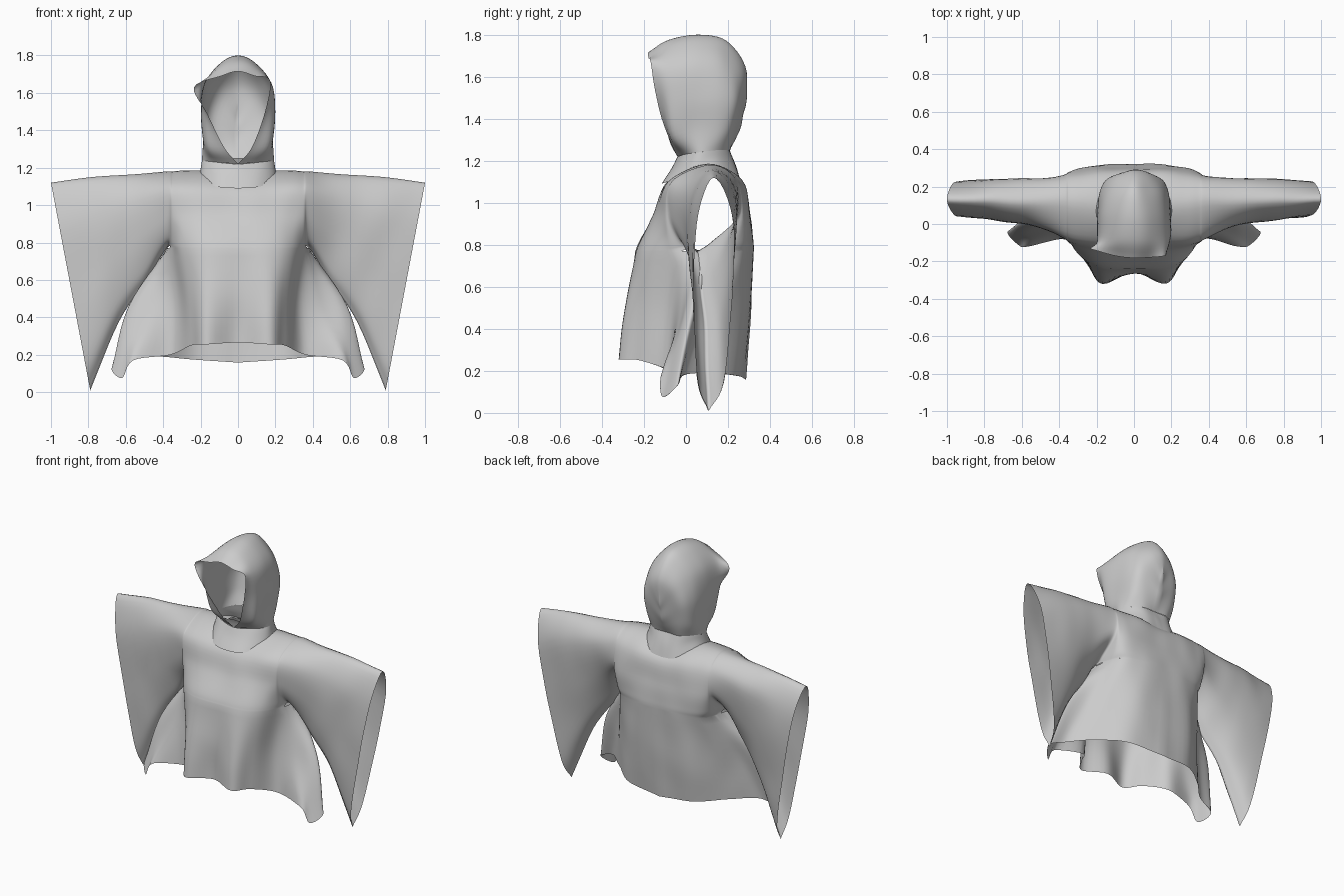
import bpy, bmesh
from mathutils import Vector, noise


def spline(pts, n):
    """Catmull-Rom curve through the points, n steps per span."""
    pts = [Vector(p) for p in pts]
    ext = [2 * pts[0] - pts[1]] + pts + [2 * pts[-1] - pts[-2]]
    out = []
    for a, b, c, d in zip(ext, ext[1:], ext[2:], ext[3:]):
        for k in range(n):
            t = k / n
            out.append(0.5 * (2 * b + (c - a) * t + (2 * a - 5 * b + 4 * c - d) * t * t
                              + (3 * b - a - 3 * c + d) * t ** 3))
    return out + [pts[-1]]


def mirror(p):
    return (-p[0], p[1], p[2])


def both_sides(ring):
    """Complete a half ring that runs from front centre to back centre."""
    return [mirror(p) for p in ring[:0:-1]] + ring


def add_sheet(bm, rows, n=6, hole=None):
    """Smooth sheet through a coarse grid of control points."""
    rows = [spline(r, n) for r in rows]
    cols = [spline(c, n) for c in zip(*rows)]
    grid = [[bm.verts.new(p) for p in c] for c in cols]
    for a, b in zip(grid, grid[1:]):
        for i in range(len(a) - 1):
            f = bm.faces.new((a[i], a[i + 1], b[i + 1], b[i]))
            if hole and hole(f.calc_center_median()):
                bm.faces.remove(f)


def finish(bm, name, wrinkle=0.007, seam_z=None):
    """Weld, wrinkle slightly and turn into a smooth object."""
    bmesh.ops.remove_doubles(bm, verts=bm.verts, dist=0.0005)
    if seam_z:
        seam = [v for v in bm.verts if v.is_boundary and abs(v.co.z - seam_z) < 0.03]
        bmesh.ops.remove_doubles(bm, verts=seam, dist=0.014)
    bmesh.ops.delete(bm, geom=[v for v in bm.verts if not v.link_faces], context='VERTS')
    for v in bm.verts:
        v.co.y += wrinkle * noise.noise(Vector((v.co.x * 7, v.co.y * 7, v.co.z * 4)))
    bmesh.ops.recalc_face_normals(bm, faces=bm.faces)
    me = bpy.data.meshes.new(name)
    bm.to_mesh(me)
    bm.free()
    for p in me.polygons:
        p.use_smooth = True
    bpy.context.collection.objects.link(bpy.data.objects.new(name, me))


# Chest and wide sleeves: stations from the centre to the cuff
# (top x, top z, bottom x, bottom z, depths over the shoulder front to back)
heights = (0, .12, .42, .8, 1, .82, .42, .12, 0)
stations = [
    (0, 1.17, 0, .77, (-.24, -.22, -.155, -.09, .07, .262, .305, .318, .32)),
    (.17, 1.185, .17, .77, (-.235, -.215, -.15, -.085, .10, .262, .305, .316, .315)),
    (.29, 1.185, .29, .77, (-.17, -.16, -.125, -.08, .11, .25, .295, .292, .28)),
    (.35, 1.18, .35, .77, (-.07, -.085, -.10, -.07, .115, .245, .275, .24, .2)),
    (.38, 1.18, .38, .77, (.06, -.02, -.07, -.06, .12, .24, .25, .13, .06)),
    (.55, 1.165, .48, .61, (.07, .03, -.005, .0, .12, .24, .215, .13, .07)),
    (.78, 1.15, .635, .38, (.09, .045, .02, .03, .125, .235, .22, .16, .09)),
    (1.0, 1.12, .79, .01, (.105, .055, .04, .05, .13, .222, .215, .18, .105)),
]
half = [[(xb + (xt - xb) * h, y, zb + (zt - zb) * h) for h, y in zip(heights, ys)]
        for xt, zt, xb, zb, ys in stations]
robe = bmesh.new()
add_sheet(robe, [[mirror(p) for p in r] for r in half[:0:-1]] + half,
          hole=lambda c: c.z > 1.08 and (c.x / .16) ** 2 + ((c.y - .09) / .12) ** 2 < 1)

# Lower body: half rings from front centre to back centre, flaring into side tails
waist = [(0, -.24), (.17, -.235), (.29, -.17), (.35, -.07), (.37, -.01), (.38, .06),
         (.37, .12), (.35, .2), (.29, .28), (.17, .315), (0, .32)]
body = [
    [(x, y, .77) for x, y in waist],
    [(0, -.265, .52), (.17, -.285, .52), (.26, -.2, .5), (.33, -.07, .48), (.45, -.03, .46), (.555, -.01, .45),
     (.58, .03, .46), (.46, .08, .47), (.37, .18, .47), (.22, .288, .47), (0, .31, .47)],
    [(0, -.26, .265), (.17, -.32, .255), (.25, -.22, .25), (.36, -.08, .2), (.56, -.12, .17), (.62, -.11, .075),
     (.675, -.04, .13), (.56, -.01, .18), (.42, .12, .19), (.25, .25, .175), (0, .285, .158)],
]
add_sheet(robe, [both_sides(r) for r in body])
finish(robe, "robe_body", seam_z=.77)

# Collar joining hood and chest
collar = [
    [(0, -.115, 1.09), (.12, -.09, 1.10), (.2, .02, 1.14), (.2, .15, 1.15), (.11, .25, 1.10), (0, .262, 1.09)],
    [(0, -.07, 1.16), (.115, -.05, 1.165), (.195, .04, 1.19), (.18, .14, 1.205), (.1, .22, 1.185), (0, .235, 1.18)],
    [(0, -.04, 1.22), (.12, -.01, 1.23), (.19, .06, 1.24), (.17, .14, 1.25), (.1, .2, 1.25), (0, .205, 1.25)],
]
cowl = bmesh.new()
add_sheet(cowl, [both_sides(r) for r in collar])
finish(cowl, "collar")

# Hood: half columns from the neckline up to the crown line, face opening to back
hood = [
    [(0, -.04, 1.22), (.075, -.085, 1.31), (.145, -.14, 1.5), (.17, -.165, 1.665), (.09, -.175, 1.69), (0, -.185, 1.715)],
    [(.12, -.01, 1.23), (.17, -.06, 1.32), (.195, -.07, 1.5), (.18, -.08, 1.65), (.09, -.08, 1.745), (0, -.08, 1.775)],
    [(.19, .06, 1.24), (.187, .05, 1.35), (.195, .06, 1.5), (.17, .06, 1.66), (.085, .06, 1.765), (0, .06, 1.8)],
    [(.17, .14, 1.25), (.175, .17, 1.35), (.18, .18, 1.5), (.145, .18, 1.64), (.075, .19, 1.73), (0, .2, 1.77)],
    [(.1, .2, 1.25), (.12, .23, 1.35), (.13, .25, 1.46), (.1, .265, 1.56), (.06, .275, 1.62), (0, .28, 1.65)],
    [(0, .205, 1.25), (0, .24, 1.31), (0, .265, 1.36), (0, .275, 1.42), (0, .285, 1.46), (0, .29, 1.5)],
]
hood = [c + [mirror(p) for p in c[-2::-1]] for c in hood]
hood[0][7] = (-.235, -.13, 1.63)  # brim pulled out on one side
hood[0][8] = (-.165, -.13, 1.49)
cap = bmesh.new()
add_sheet(cap, hood)
finish(cap, "hood", wrinkle=0.012)
